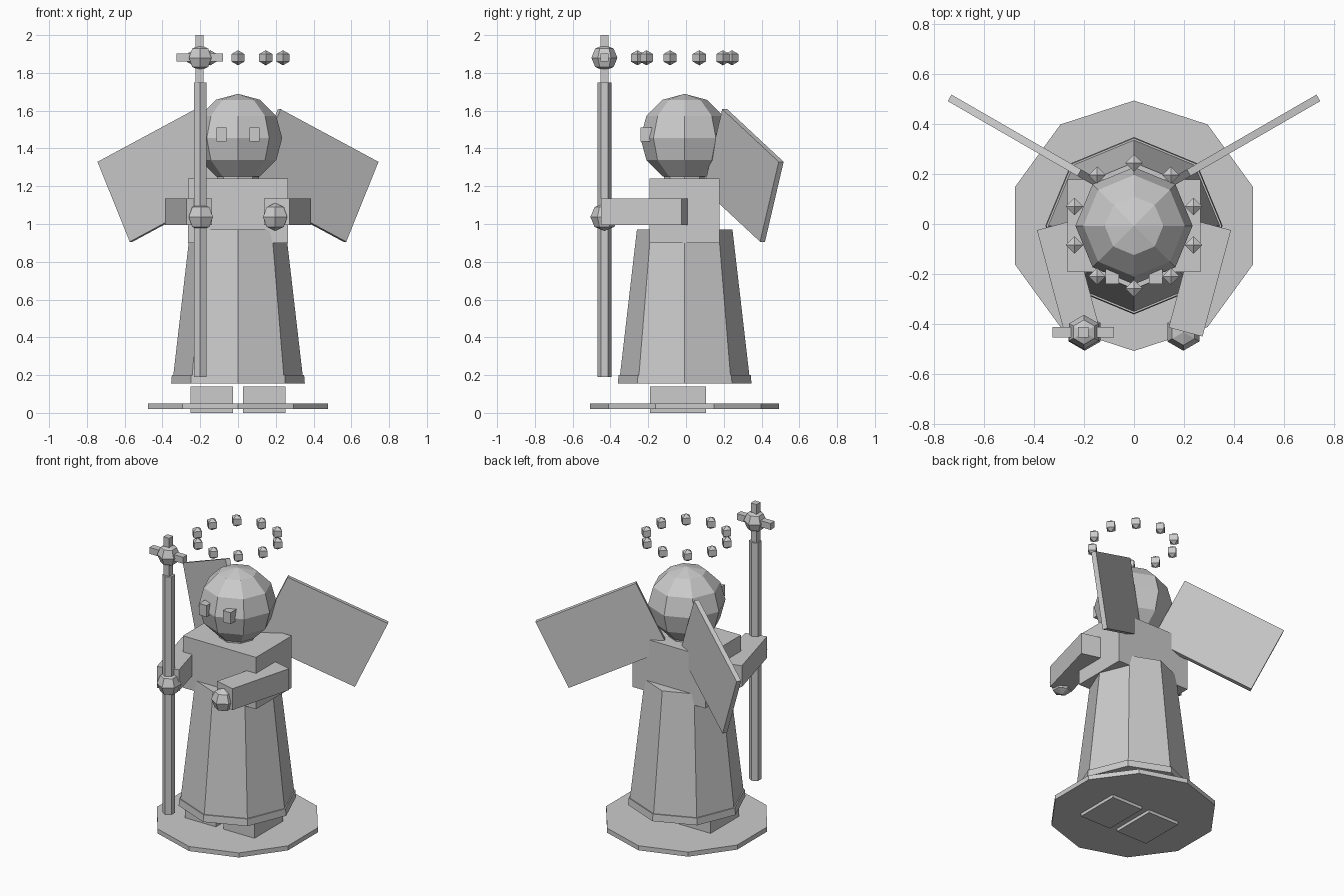
import bpy, bmesh
from math import radians
from mathutils import Matrix, Vector, Euler

if "Cube" in bpy.data.objects:
    bpy.data.objects.remove(bpy.data.objects["Cube"])

CY = -0.007          # common centre line of the body
SX, SY = -0.2, -0.432  # staff position


def finish(name, bm, loc, rot=(0, 0, 0)):
    bmesh.ops.recalc_face_normals(bm, faces=bm.faces)
    me = bpy.data.meshes.new(name)
    bm.to_mesh(me)
    bm.free()
    ob = bpy.data.objects.new(name, me)
    ob.location = loc
    ob.rotation_euler = Euler([radians(a) for a in rot])
    bpy.context.collection.objects.link(ob)
    return ob


def box(name, loc, size, rot=(0, 0, 0)):
    bm = bmesh.new()
    bmesh.ops.create_cube(bm, size=1)
    bmesh.ops.scale(bm, vec=Vector(size), verts=bm.verts)
    return finish(name, bm, loc, rot)


def prism(name, x, y, z0, z1, sides, r0, r1):
    bm = bmesh.new()
    bmesh.ops.create_cone(bm, cap_ends=True, segments=sides,
                          radius1=r0, radius2=r1, depth=z1 - z0)
    return finish(name, bm, (x, y, (z0 + z1) / 2))


def ball(name, loc, r, segs, rings):
    bm = bmesh.new()
    bmesh.ops.create_uvsphere(bm, u_segments=segs, v_segments=rings, radius=r)
    return finish(name, bm, loc)


# base, robe and hem
prism("base_disc", 0, CY, 0.02, 0.05, 10, 0.5, 0.5)
prism("robe", 0, CY, 0.16, 0.97, 8, 0.347, 0.253)
prism("hem", 0, CY, 0.155, 0.2, 8, 0.354, 0.35)

# torso, neck, head
box("torso", (0, CY, 1.07), (0.53, 0.37, 0.34))
prism("neck", 0, CY, 1.2, 1.27, 8, 0.11, 0.11)
ball("head", (0, CY, 1.455), 0.234, 8, 6)

# paired parts
for side, s in (("left", 1), ("right", -1)):
    box(side + "_foot", (s * 0.14, -0.042, 0.07), (0.225, 0.295, 0.14))
    box(side + "_eye", (s * 0.087, -0.21, 1.473), (0.053, 0.06, 0.075))
    box(side + "_arm", (s * 0.263, -0.219, 1.065), (0.14, 0.44, 0.14), (0, 0, -s * 15))
    ball(side + "_hand", (s * 0.197, -0.432, 1.037), 0.074, 6, 4)
    box(side + "_wing", (s * 0.392, 0.305, 1.257), (0.66, 0.03, 0.467), (0, s * 25, s * 30))

# staff with cross top
prism("staff", SX, SY, 0.19, 1.75, 6, 0.037, 0.037)
box("cross_upright", (SX - 0.003, SY, 1.87), (0.042, 0.042, 0.26))
box("cross_bar", (SX - 0.003, SY, 1.882), (0.245, 0.042, 0.042))
ball("staff_orb", (SX, SY, 1.88), 0.069, 6, 4)

# ring of floating beads
for i in range(10):
    p = Matrix.Rotation(radians(36 * i), 3, 'Z') @ Vector((0, 0.25, 0))
    ball("halo_bead_%d" % i, (p.x, p.y + CY, 1.88), 0.04, 4, 3)
